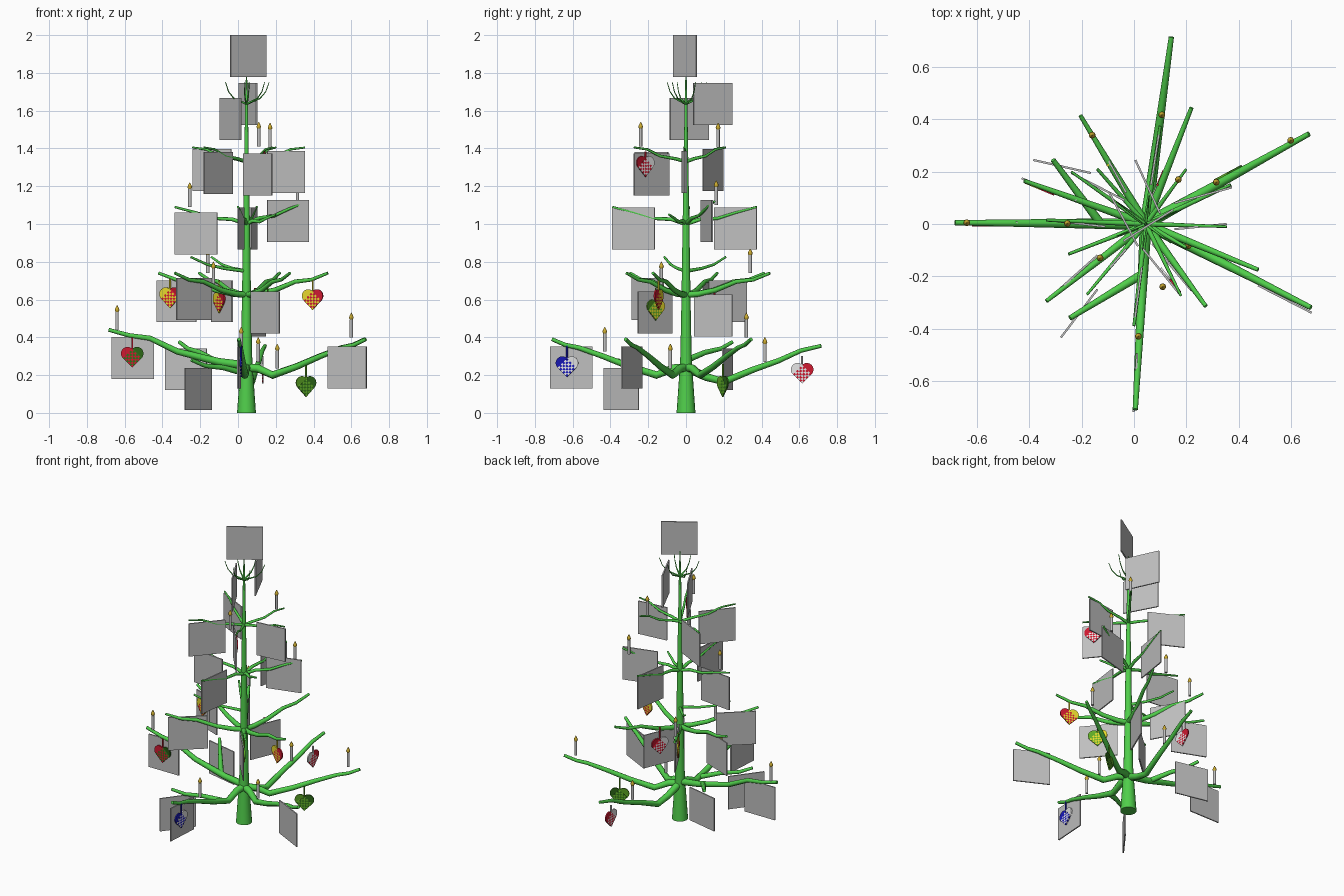
import bpy, bmesh, math
from mathutils import Vector, Matrix

if "Cube" in bpy.data.objects:
    bpy.data.objects.remove(bpy.data.objects["Cube"])

CX = 0.045  # trunk axis in x


def mat(name, rgb):
    m = bpy.data.materials.new(name)
    m.diffuse_color = (*rgb, 1)
    m.use_nodes = True
    m.node_tree.nodes["Principled BSDF"].inputs["Base Color"].default_value = m.diffuse_color
    return m


GREEN = mat("branch green", (0.08, 0.62, 0.07))
GREY = mat("card grey", (0.52, 0.52, 0.52))
GOLD = mat("flame gold", (0.62, 0.42, 0.03))
RED = mat("red", (0.62, 0.01, 0.03))
DARK = mat("dark green", (0.03, 0.16, 0.01))
LEAF = mat("leaf green", (0.12, 0.42, 0.02))
WHITE = mat("white", (0.8, 0.8, 0.8))
BLUE = mat("blue", (0.01, 0.01, 0.5))
YELLOW = mat("yellow", (0.9, 0.78, 0.03))


def finish(name, bm, mats, smooth=False):
    bmesh.ops.recalc_face_normals(bm, faces=bm.faces)
    me = bpy.data.meshes.new(name)
    bm.to_mesh(me)
    bm.free()
    ob = bpy.data.objects.new(name, me)
    bpy.context.collection.objects.link(ob)
    for m in mats:
        me.materials.append(m)
    if smooth:
        bpy.ops.object.select_all(action='DESELECT')
        ob.select_set(True)
        bpy.context.view_layer.objects.active = ob
        bpy.ops.object.shade_smooth_by_angle(angle=math.radians(50))
    return ob


def tube(name, pts, radii, m, sides=8, smooth=True):
    """Tapered tube through the points."""
    pts = [Vector(p) for p in pts]
    bm = bmesh.new()
    rings = []
    for i, p in enumerate(pts):
        t = (pts[min(i + 1, len(pts) - 1)] - pts[max(i - 1, 0)]).normalized()
        ref = Vector((1, 0, 0)) if abs(t.z) > 0.95 else Vector((0, 0, 1))
        a = t.cross(ref).normalized()
        b = t.cross(a)
        rings.append([bm.verts.new(p + radii[i] * (a * math.cos(k * math.tau / sides)
                      + b * math.sin(k * math.tau / sides))) for k in range(sides)])
    for r, s in zip(rings, rings[1:]):
        for k in range(sides):
            j = (k + 1) % sides
            bm.faces.new((r[k], r[j], s[j], s[k]))
    bm.faces.new(rings[0])
    bm.faces.new(rings[-1])
    return finish(name, bm, [m], smooth)


def branch(name, tip, zs, r0, r1, root=(CX, 0)):
    """Branch straight in plan, kinked in height: zs = [(fraction, z), ...]."""
    root, tip = Vector(root), Vector(tip)
    pts = [(*root.lerp(tip, f), z) for f, z in zs]
    tube(name, pts, [r0 + (r1 - r0) * f for f, z in zs], GREEN)


def card(x0, y0, x1, y1, z0, h=0.222):
    """Thin upright hanging card between two plan points."""
    a, b = Vector((x0, y0, 0)), Vector((x1, y1, 0))
    d = b - a
    bm = bmesh.new()
    bmesh.ops.create_cube(bm, size=1, matrix=Matrix.Translation((a + b) / 2 + Vector((0, 0, z0 + h / 2)))
                          @ Matrix.Rotation(math.atan2(d.y, d.x), 4, 'Z')
                          @ Matrix.Diagonal((d.length, 0.008, h, 1)))
    finish("hanging_card", bm, [GREY])


def candle(x, y, z, h=0.095):
    tube("candle", [(x, y, z), (x, y, z + h)], [0.009, 0.009], GREY, 10)
    tube("candle_flame", [(x, y, z + h + d) for d in (-0.002, 0.008, 0.018, 0.036)],
         [0.006, 0.013, 0.010, 0.001], GOLD, 10)


def heart(x, y, z, top, u, a, b, s=0.07, n=6):
    """Woven heart: chequered diamond with a half-round lobe of each colour."""
    ux = Vector((u[0], u[1], 0)).normalized()
    bm = bmesh.new()

    def v(p, q):
        return bm.verts.new(Vector((x, y, z)) + ux * (s * (p - q) / math.sqrt(2))
                            + Vector((0, 0, s * (p + q) / math.sqrt(2))))
    for i in range(n):
        for j in range(n):
            f = bm.faces.new([v((i + di) / n, (j + dj) / n) for di, dj in ((0, 0), (1, 0), (1, 1), (0, 1))])
            f.material_index = (i + j) % 2
    arc = [math.pi * k / 14 for k in range(15)]
    bm.faces.new([v(0.5 + 0.5 * math.cos(t), 1 + 0.5 * math.sin(t)) for t in arc]).material_index = 0
    bm.faces.new([v(1 + 0.5 * math.sin(t), 0.5 - 0.5 * math.cos(t)) for t in arc]).material_index = 1
    bmesh.ops.remove_doubles(bm, verts=bm.verts, dist=1e-5)
    ob = finish("woven_heart", bm, [a, b])
    sol = ob.modifiers.new("thickness", 'SOLIDIFY')
    sol.thickness, sol.offset = 0.008, 0
    tube("heart_ribbon", [(x, y, z + s * 1.3), (x, y, top)], [0.005, 0.005], a, 6)


# Trunk
prof = [(0, .05), (.2, .036), (.3, .03), (.6, .024), (1, .018), (1.35, .012), (1.65, .007), (1.8, .003)]
tube("trunk", [(CX, 0, z) for z, r in prof], [r for z, r in prof], GREEN, 16)

# Lowest tier: five long boughs and two side shoots
low = [(0, .24), (.1, .235), (.22, .2), (.42, .245), (.62, .30), (.8, .345), (.9, .36), (1, .39)]
back = [(0, .24), (.15, .19), (.28, .165), (.5, .23), (.68, .275), (.85, .33), (1, .355)]
left = [(0, .25), (.2, .27), (.5, .325), (.7, .395), (.85, .41), (1, .44)]
for tip, zs in (((.143, .716), back), ((.67, .345), low), ((.677, -.32), low),
                ((.005, -.71), low), ((-.685, .005), left)):
    branch("low_bough", tip, zs, .023, .010)
branch("low_side_shoot", (-.245, -.36), [(0, .21), (.4, .24), (.75, .25), (1, .28)], .017, .010, (.035, -.19))
branch("low_side_shoot", (-.31, .245), [(0, .28), (.4, .32), (.75, .34), (1, .375)], .017, .010, (-.13, .005))

# Middle tiers
mid = [(0, .625), (.15, .63), (.35, .65), (.6, .695), (.8, .705), (1, .74)]
for tip in ((-.205, .415), (.22, .445), (-.42, .165), (-.335, -.295), (.275, -.315), (.475, -.175)):
    branch("middle_branch", tip, mid, .017, .008)
for tip in ((-.25, -.115), (-.14, .21)):
    branch("small_branch", tip, [(0, .75), (.4, .765), (.7, .785), (1, .825)], .010, .006)

# Upper tiers
up = [(0, 1.0), (.2, 1.025), (.45, 1.03), (.7, 1.06), (1, 1.09)]
for tip, dz in (((-.335, .015), 0), ((.37, .15), .03), ((.0, -.39), 0), ((.1, .375), 0), ((.2, -.09), -.04)):
    branch("upper_branch", tip, [(f, z + dz * f) for f, z in up], .011, .006)
for tip in ((-.24, .2), (-.18, -.27), (.18, -.275), (.355, -.01), (.2, .21)):
    branch("high_branch", tip, [(0, 1.33), (.2, 1.345), (.5, 1.36), (.75, 1.395), (1, 1.405)], .010, .005)
for k, r in enumerate((.13, .11, .14, .12, .10, .12)):
    t = k * math.tau / 6 + 0.4
    branch("crown_twig", (CX + r * math.cos(t), r * math.sin(t)),
           [(0, 1.635), (.3, 1.65), (.6, 1.665), (.85, 1.70), (1, 1.75)], .006, .002)

# Hanging cards: two plan points and bottom height
for c in ((-.04, -.065, .15, .055, 1.778), (.005, .245, .1, .04, 1.525), (-.095, .12, .015, -.085, 1.445),
          (-.24, .195, -.035, .09, 1.175), (-.18, -.27, -.03, -.095, 1.16), (.18, -.275, .03, -.09, 1.15),
          (.155, -.02, .355, 0, 1.165), (-.335, .015, -.11, -.01, .838), (.155, .08, .375, .14, .905),
          (0, -.39, .03, -.165, .865), (.065, .15, .1, .375, .865), (-.43, .175, -.22, .09, .48),
          (-.325, -.285, -.14, -.12, .493), (-.14, .32, -.03, .12, .48), (.07, -.075, .22, -.255, .42),
          (.06, .045, .145, .245, .405), (-.67, .005, -.445, .005, .18), (-.385, .245, -.165, .195, .12),
          (-.28, -.435, -.14, -.25, .015), (.475, -.235, .68, -.34, .13), (-.002, -.72, .012, -.495, .13)):
    card(*c)

# Candles
for c in ((.107, .418, .27), (-.16, .34, .74), (.6, .32, .40), (.17, .17, 1.405), (.315, .16, 1.10),
          (-.64, .005, .44), (-.255, .002, 1.09), (.208, -.083, .235), (-.13, -.13, .67),
          (.11, -.24, 1.41), (.017, -.43, .325)):
    candle(*c)

# Woven hearts
heart(-.56, -.005, .24, .40, (1, 0), RED, DARK)
heart(.36, .195, .085, .26, (.88, .47), LEAF, DARK)
heart(.13, .615, .155, .30, (0, 1), WHITE, RED)
heart(.016, -.63, .19, .36, (.05, 1), BLUE, WHITE)
heart(.395, -.145, .545, .71, (.43, -.175), YELLOW, RED)
heart(-.36, .135, .555, .71, (.92, -.38), YELLOW, RED)
heart(-.10, .225, .53, .70, (.5, -.87), YELLOW, RED)
heart(.157, -.16, .49, .66, (-.64, .77), LEAF, YELLOW)
heart(.09, .15, .48, .66, (-.39, -.92), RED, WHITE)
heart(.14, -.215, 1.25, 1.385, (-.63, .77), RED, WHITE)
